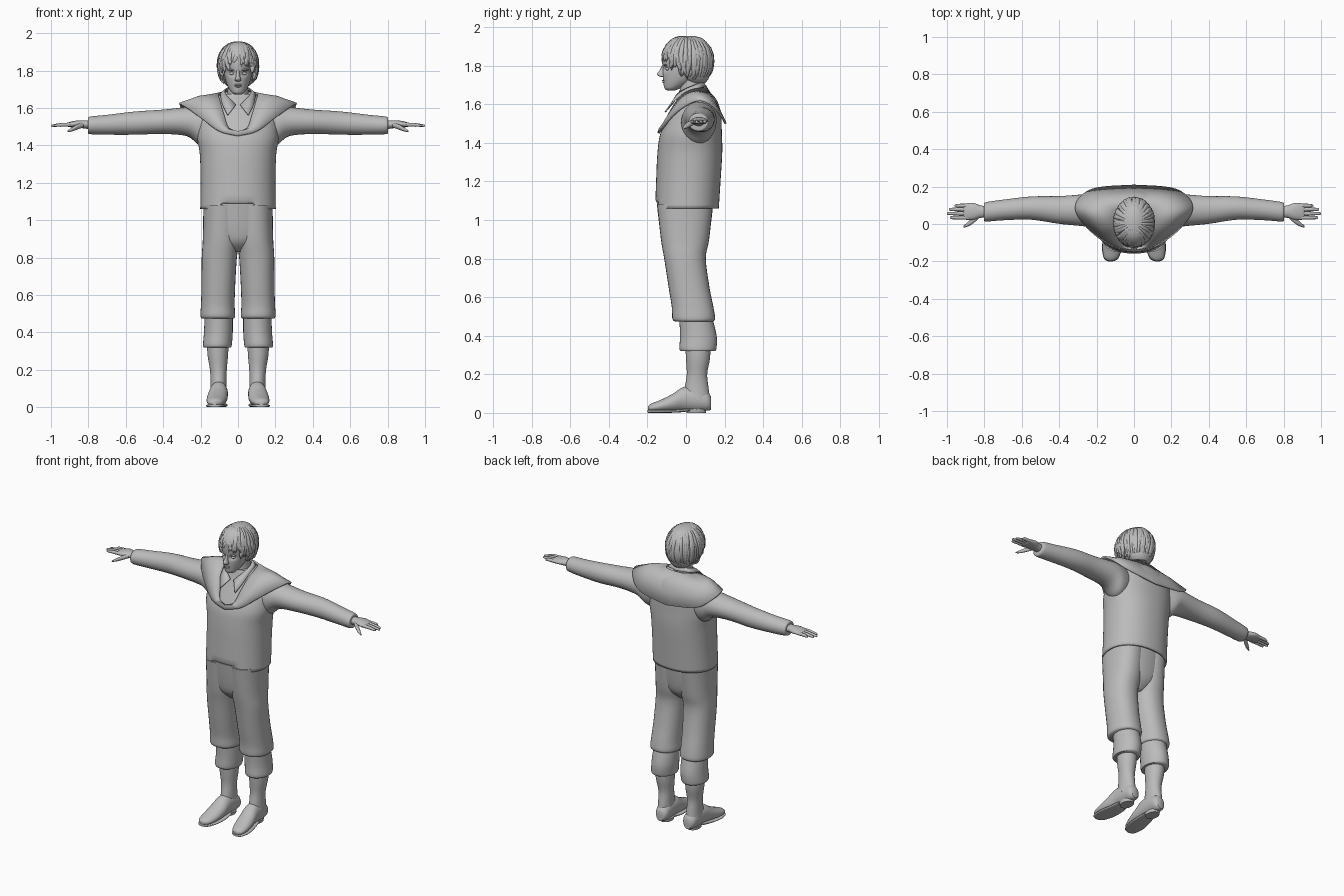
import bpy, bmesh, math, random
from mathutils import Vector

random.seed(4)
if "Cube" in bpy.data.objects:
    bpy.data.objects.remove(bpy.data.objects["Cube"])

grey = bpy.data.materials.new("plain_grey")
grey.use_nodes = True
tone = (0.5, 0.5, 0.5, 1)
grey.diffuse_color = tone
grey.node_tree.nodes["Principled BSDF"].inputs["Base Color"].default_value = tone


def smooth_path(rows, sub):
    """Catmull-Rom interpolation through rows of numbers."""
    out = []
    for i in range(len(rows) - 1):
        p, q, r, s = (rows[max(i - 1, 0)], rows[i], rows[i + 1], rows[min(i + 2, len(rows) - 1)])
        for k in range(sub):
            t = k / sub
            out.append([b + t * (c - a + t * (2 * a - 5 * b + 4 * c - d + t * (3 * (b - c) + d - a))) / 2
                        for a, b, c, d in zip(p, q, r, s)])
    return out + [list(rows[-1])]


def finish(name, bm, mirror=False, thick=0.0):
    bmesh.ops.recalc_face_normals(bm, faces=bm.faces)
    mesh = bpy.data.meshes.new(name)
    bm.to_mesh(mesh)
    bm.free()
    for face in mesh.polygons:
        face.use_smooth = True
    mesh.set_sharp_from_angle(angle=math.radians(50))
    mesh.materials.append(grey)
    obj = bpy.data.objects.new(name, mesh)
    bpy.context.collection.objects.link(obj)
    if mirror:
        obj.modifiers.new("mirror", 'MIRROR')
    if thick:
        solid = obj.modifiers.new("cloth", 'SOLIDIFY')
        solid.thickness = thick
        solid.offset = 0
    return obj


def skin(bm, grid, closed):
    rings = [[bm.verts.new(p) for p in ring] for ring in grid]
    n = len(rings[0])
    for a, b in zip(rings, rings[1:]):
        for i in range(n if closed else n - 1):
            j = (i + 1) % n
            bm.faces.new((a[i], a[j], b[j], b[i]))
    return rings


def loft(name, rows, axis="z", mirror=False, n=32, sub=4, power=1.0, warp=None, open_start=False, thick=0.0):
    """Rows hold position along the axis, two centre values and two radii."""
    grid = []
    for t, a, b, ra, rb in smooth_path(rows, sub):
        ring = []
        for i in range(n):
            c, s = math.cos(math.tau * i / n), math.sin(math.tau * i / n)
            u = a + max(ra, 0.001) * math.copysign(abs(c) ** power, c)
            v = b + max(rb, 0.001) * math.copysign(abs(s) ** power, s)
            p = {"z": (u, v, t), "x": (t, u, v), "y": (u, t, v)}[axis]
            ring.append(warp(*p) if warp else p)
        grid.append(ring)
    bm = bmesh.new()
    rings = skin(bm, grid, True)
    bm.faces.new(rings[-1])
    if not open_start:
        bm.faces.new(rings[0])
    return finish(name, bm, mirror, thick)


def strip(name, edges, thick):
    """Mirrored cloth between matching edge paths."""
    bm = bmesh.new()
    skin(bm, [smooth_path(e, 5) for e in edges], False)
    return finish(name, bm, True, thick)


def ball(name, centre, size, mirror=False):
    bm = bmesh.new()
    bmesh.ops.create_uvsphere(bm, u_segments=16, v_segments=10, radius=1)
    bmesh.ops.scale(bm, vec=size, verts=bm.verts)
    bmesh.ops.translate(bm, vec=centre, verts=bm.verts)
    return finish(name, bm, mirror)


# Tunic with a raised notch in the front hem
def hem_notch(x, y, z):
    if z < 1.09 and y < 0 and abs(x) < 0.095:
        return x, y + 0.006, 1.09
    return x, y, z


loft("tunic", [(1.06, 0, .005, .197, .16), (1.2, 0, .012, .195, .162), (1.35, 0, .02, .199, .163),
               (1.45, 0, .027, .213, .154), (1.55, 0, .048, .2, .128), (1.62, 0, .055, .16, .1),
               (1.67, 0, .04, .085, .07)], n=64, sub=5, power=.9, warp=hem_notch, open_start=True, thick=.01)
loft("sleeve", [(.12, .06, 1.51, .07, .09), (.2, .065, 1.505, .09, .108), (.27, .073, 1.527, .085, .079),
                (.4, .075, 1.526, .074, .065), (.55, .085, 1.519, .062, .062), (.7, .075, 1.51, .055, .053),
                (.79, .065, 1.507, .052, .047), (.803, .065, 1.507, .042, .037)], "x", True)

# Hands
loft("palm", [(.78, .065, 1.509, .03, .024), (.82, .066, 1.512, .033, .022), (.86, .068, 1.514, .045, .019),
              (.9, .066, 1.511, .043, .014), (.912, .066, 1.51, .036, .009)], "x", True, n=20)
for label, y, tip in (("index", .034, .985), ("middle", .056, 1), ("ring", .078, .99), ("little", .098, .96)):
    loft(label + "_finger", [(.885, y, 1.511, .011, .011), (.94, y, 1.51, .01, .01),
                             (tip - .01, y, 1.506, .008, .007), (tip, y, 1.505, .003, .003)], "x", True, n=10)
loft("thumb", [(.825, .045, 1.51, .012, .013), (.86, .018, 1.498, .015, .014),
               (.89, -.002, 1.484, .012, .01), (.912, -.015, 1.475, .004, .004)], "x", True, n=12)

# Trousers
loft("trouser_leg", [(.475, .108, .04, .086, .1), (.49, .108, .04, .093, .111), (.55, .108, .034, .09, .108),
                     (.65, .105, .016, .09, .106), (.8, .1, -.005, .094, .108),
                     (.9, .09, -.005, .098, .125), (1.08, .085, -.005, .1, .145)], mirror=True, power=.9)
loft("trouser_seat", [(.83, 0, -.003, .04, .06), (.88, 0, -.005, .12, .11), (.95, 0, -.005, .175, .13),
                      (1.09, 0, -.005, .186, .147)], power=.9)

# Lower legs
loft("breeches_cuff", [(.32, .11, .062, .073, .088), (.335, .11, .062, .077, .096), (.4, .105, .064, .077, .095),
                       (.5, .103, .05, .075, .085)], mirror=True)
loft("stocking", [(.07, .105, .055, .045, .07), (.13, .104, .055, .043, .062), (.2, .105, .057, .045, .053),
                  (.28, .108, .062, .055, .062), (.36, .108, .062, .058, .066)], mirror=True)

# Shoes
loft("shoe_upper", [(-.198, .125, .024, .012, .01), (-.18, .123, .027, .038, .021), (-.13, .117, .036, .051, .032),
                    (-.07, .11, .052, .054, .046), (-.01, .104, .072, .05, .063), (.06, .102, .07, .047, .063),
                    (.11, .1, .06, .042, .05), (.13, .1, .05, .026, .034)], "y", True,
     warp=lambda x, y, z: (x, y, max(z, .012)))
loft("sole", [(-.2, .125, .008, .01, .007), (-.185, .123, .008, .038, .008), (-.12, .116, .008, .055, .008),
              (-.04, .106, .01, .05, .008), (.02, .102, .016, .04, .007)], "y", True, power=.6)
loft("heel", [(0, .1, .053, .036, .05), (.02, .1, .053, .04, .05)], mirror=True, sub=1)

# Wide collar and shirt collar
outer = [(0, -.143, 1.45), (.1, -.123, 1.475), (.19, -.07, 1.54), (.265, 0, 1.595), (.312, .075, 1.622),
         (.29, .14, 1.59), (.2, .19, 1.53), (0, .205, 1.5)]
inner = [(0, -.132, 1.468), (.05, -.115, 1.49), (.075, -.078, 1.565), (.095, -.03, 1.635), (.105, .025, 1.67),
         (.09, .075, 1.68), (.055, .1, 1.685), (0, .105, 1.685)]
middle = [tuple((Vector(a) + Vector(b)) / 2 + Vector((0, 0, .012))) for a, b in zip(outer, inner)]
strip("wide_collar", [inner, middle, outer], .012)
shirt_top = [(.012, -.06, 1.615), (.045, -.047, 1.65), (.068, 0, 1.68), (.058, .06, 1.705), (0, .088, 1.712)]
shirt_low = [(.055, -.108, 1.56), (.082, -.065, 1.615), (.092, 0, 1.665), (.08, .07, 1.685), (0, .106, 1.692)]
strip("shirt_collar", [shirt_top, shirt_low], .007)


# Head with sunken eye sockets
def sockets(x, y, z):
    if y < -.03:
        d = ((abs(x) - .032) / .017) ** 2 + ((z - 1.784) / .013) ** 2
        y += .015 * math.exp(-d)
    return x, y, z


loft("neck", [(1.58, 0, .03, .075, .065), (1.68, 0, .03, .056, .062), (1.77, 0, .025, .054, .06)])
loft("head", [(1.672, 0, -.078, .018, .02), (1.684, 0, -.07, .036, .042), (1.72, 0, -.038, .057, .08),
              (1.76, 0, -.015, .07, .106), (1.8, 0, 0, .077, .122), (1.85, 0, 0, .08, .125),
              (1.9, 0, 0, .07, .11), (1.94, 0, 0, .04, .07)], n=64, sub=6, warp=sockets)
loft("nose", [(1.803, 0, -.115, .008, .008), (1.775, 0, -.12, .01, .018), (1.757, 0, -.125, .015, .026),
              (1.746, 0, -.122, .017, .02), (1.742, 0, -.118, .01, .01)], n=16)
ball("eye", (.032, -.094, 1.784), (.014, .013, .009), True)
ball("brow", (.034, -.107, 1.803), (.022, .01, .005), True)
ball("upper_lip", (0, -.116, 1.724), (.022, .008, .004))
ball("lower_lip", (0, -.114, 1.715), (.018, .009, .005))
ball("ear", (.078, .015, 1.775), (.012, .02, .032), True)


# Hair cap, pulled back from the face
def hairline(x, y, z):
    return (x, max(y, -.03), z) if z < 1.84 else (x, y, z)


loft("hair_cap", [(1.71, 0, .055, .05, .045), (1.74, 0, .045, .078, .075), (1.8, 0, .02, .096, .11),
                  (1.85, 0, .008, .1, .126), (1.9, 0, .006, .087, .115), (1.94, 0, .008, .055, .08),
                  (1.955, 0, .01, .02, .03)], n=48, warp=hairline)


# Layered locks sweeping down from the crown
def lock_point(around, down, lift):
    reach = math.sin(down) if down < math.pi / 2 else math.sqrt(math.sin(down))
    return (math.sin(around) * reach * (.099 + lift), .008 - math.cos(around) * reach * (.124 + lift),
            1.832 + .118 * math.cos(down))


locks = bpy.data.curves.new("hair_locks", 'CURVE')
locks.dimensions = '3D'
locks.bevel_depth = .012
locks.bevel_resolution = 2
locks.use_fill_caps = True
for i in range(84):
    around = math.tau * i / 42 + random.uniform(-.08, .08)
    back = (1 - math.cos(around)) / 2
    end = 1.6 + 1.05 * min(1, back * 1.7) + random.uniform(-.2, .12)
    start = random.uniform(.1, .3) if i < 42 else random.uniform(.7, 1.2)
    swirl = random.uniform(-.25, .25)
    spline = locks.splines.new('POLY')
    spline.points.add(8)
    for k, point in enumerate(spline.points):
        t = k / 8
        flare = .014 * t ** 4 * random.random()
        point.co = (*lock_point(around + swirl * t * t, start + (end - start) * t, flare), 1)
        point.radius = .25 + 1.0 * math.sin(math.pi * t ** .8) ** .7 if k < 8 else .08
    spline.use_smooth = True
locks.materials.append(grey)
bpy.context.collection.objects.link(bpy.data.objects.new("hair_locks", locks))
